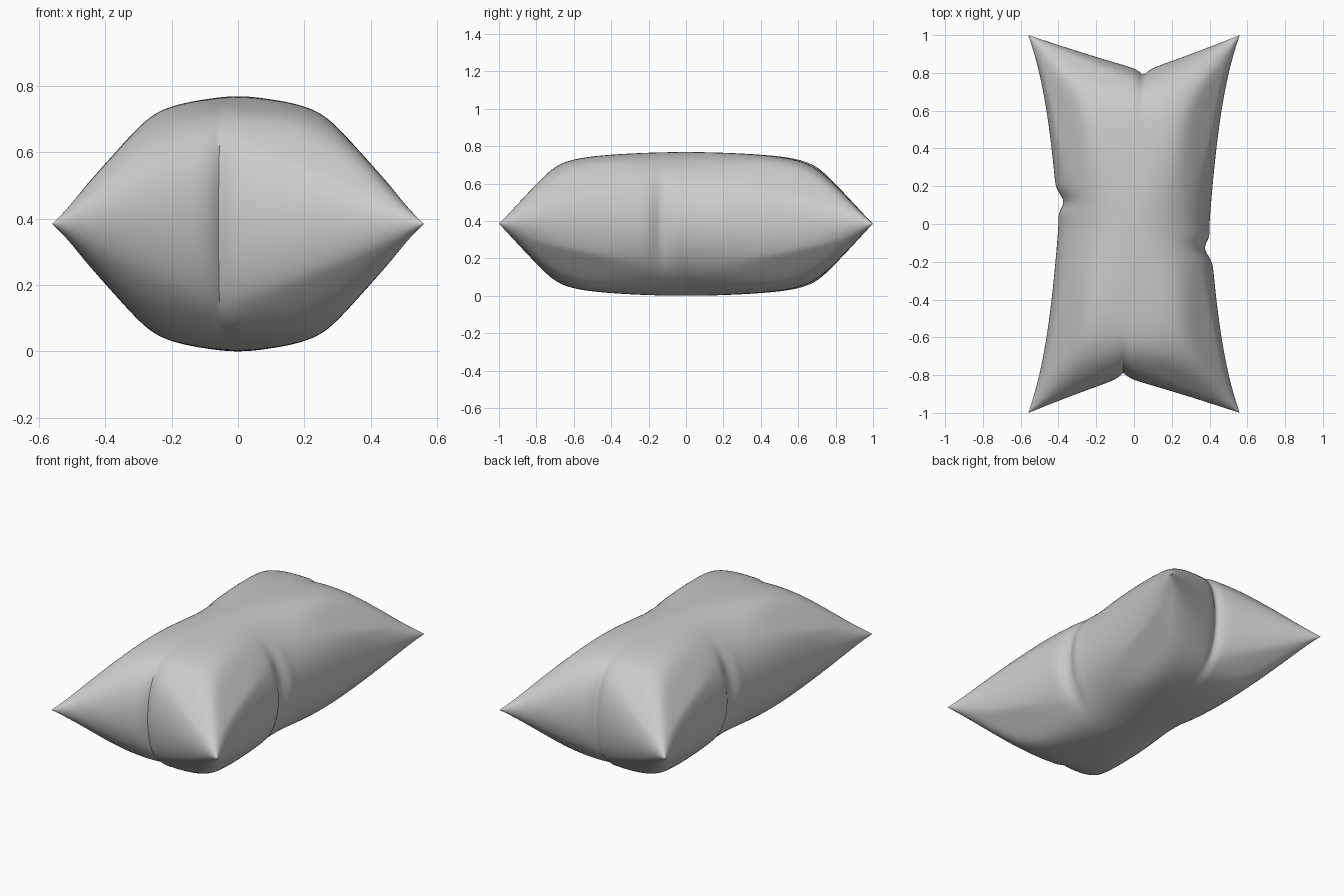
import bpy, bmesh, math

if "Cube" in bpy.data.objects:
    bpy.data.objects.remove(bpy.data.objects["Cube"])

N = 120            # grid resolution per side
H = 0.384          # half thickness of the inflated cushion


def side_x(s, t):
    """Half width: waisted in the middle, with one pinch on each long side."""
    t0 = -0.13 if s > 0 else 0.12
    pinch = 0.035 * math.exp(-((t - t0) / 0.05) ** 2) * abs(s) ** 3
    return 0.40 + 0.10 * abs(t) ** 1.15 + 0.06 * t ** 4 - pinch


def end_y(s, t):
    """Half length: V-shaped ends with an off-centre crease."""
    s0 = 0.09 if t > 0 else -0.10
    d = s - s0
    e = abs(d) / (1 - s0 if d > 0 else 1 + s0)
    pinch = 0.03 * math.exp(-abs(d) / 0.05) * abs(t) ** 6
    return 0.815 + 0.185 * e ** 1.1 - pinch


def height(s, t, x, y):
    """Round across the middle, fuller near the ends, conical at the corners."""
    p = 2.1 + 7 * t * t * (1 - t * t) ** 2
    n = 9.5 - 6.3 * abs(s) ** 0.9
    a = max(0.0, 1 - abs(s) ** p)
    b = max(0.0, 1 - abs(t) ** n)
    h = H * math.sqrt(a * b) * (1 - 0.16 * t * t)
    if h < 1e-4:
        return 0.0
    # soft limit to the straight slopes that run out to the corners
    caps = (h, 1.12 * (0.562 - abs(x)), 1.06 * (1.002 - abs(y)))
    low = min(caps)
    return low * sum((low / c) ** 24 for c in caps) ** (-1 / 24)


def point(s, t, sign):
    x, y = s * side_x(s, t), t * end_y(s, t)
    return (x, y, H + sign * height(s, t, x, y))


# Cushion: two mirrored inflated panels welded along the seam
bm = bmesh.new()
steps = [math.sin(math.pi * (i / N - 0.5)) for i in range(N + 1)]
for sign in (1, -1):
    grid = [[bm.verts.new(point(s, t, sign)) for s in steps] for t in steps]
    for j in range(N):
        for i in range(N):
            quad = [grid[j][i], grid[j][i + 1], grid[j + 1][i + 1], grid[j + 1][i]]
            bm.faces.new(quad if sign > 0 else quad[::-1])
bmesh.ops.remove_doubles(bm, verts=bm.verts, dist=1e-5)
bmesh.ops.recalc_face_normals(bm, faces=bm.faces)

mesh = bpy.data.meshes.new("cushion")
bm.to_mesh(mesh)
bm.free()
cushion = bpy.data.objects.new("cushion", mesh)
bpy.context.collection.objects.link(cushion)
bpy.context.view_layer.objects.active = cushion
cushion.select_set(True)
bpy.ops.object.shade_smooth_by_angle(angle=math.radians(50))
